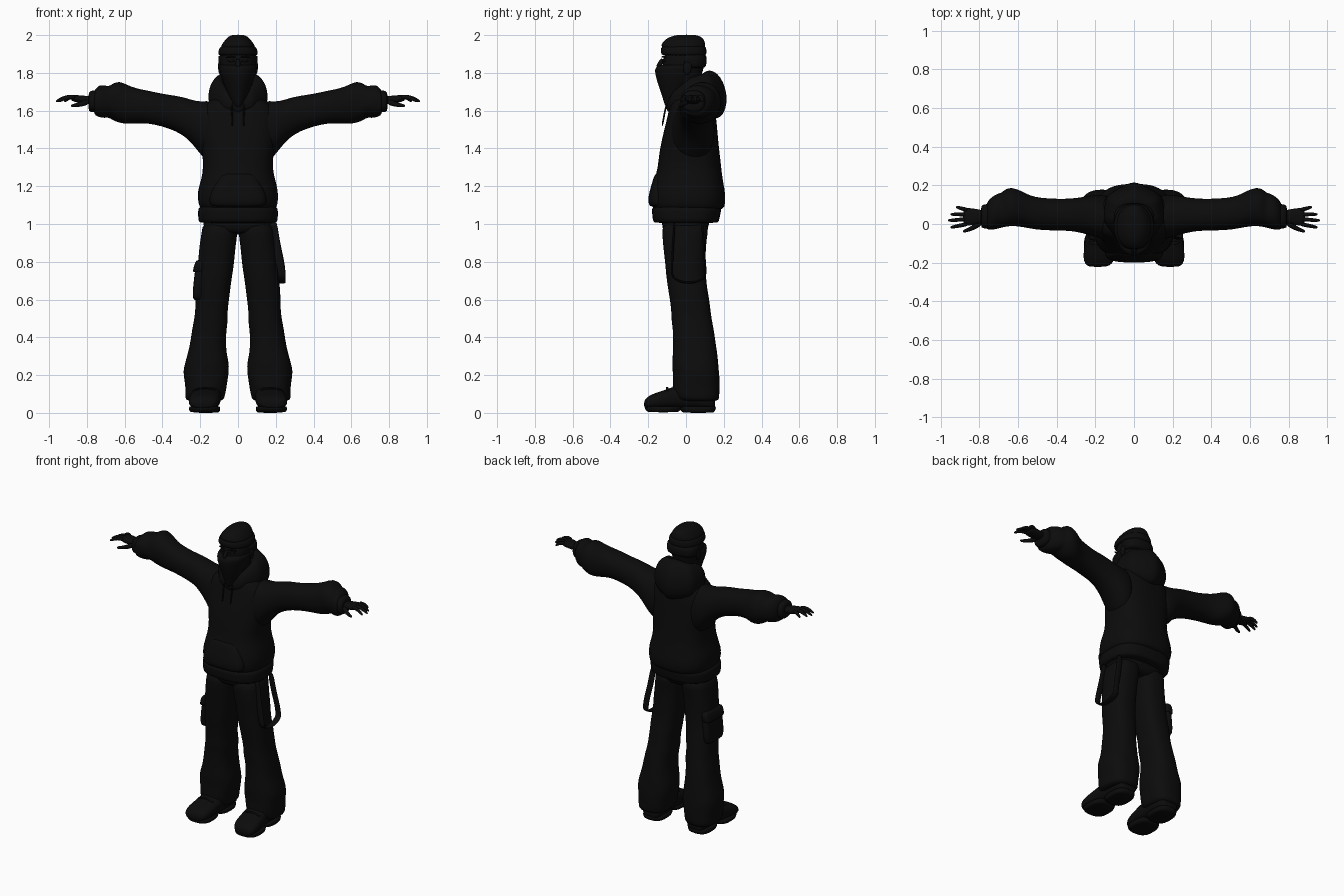
import bpy, bmesh, math
from mathutils import Vector

black = bpy.data.materials.new("soft black")
black.diffuse_color = (0.0035, 0.0035, 0.0035, 1)
SEG = 28


def skin(name, rings, closed=False, mirror=False, sub=1):
    """Bridge rings of points into one smooth object."""
    bm = bmesh.new()
    vs = [[bm.verts.new(p) for p in r] for r in rings]
    n = len(vs[0])
    for i in range(len(vs) if closed else len(vs) - 1):
        a, b = vs[i], vs[(i + 1) % len(vs)]
        for k in range(n):
            bm.faces.new((a[k], a[(k + 1) % n], b[(k + 1) % n], b[k]))
    if not closed:
        bm.faces.new(vs[0])
        bm.faces.new(vs[-1])
    bmesh.ops.recalc_face_normals(bm, faces=bm.faces)
    for f in bm.faces:
        f.smooth = True
    me = bpy.data.meshes.new(name)
    bm.to_mesh(me)
    bm.free()
    ob = bpy.data.objects.new(name, me)
    bpy.context.collection.objects.link(ob)
    me.materials.append(black)
    if mirror:
        ob.modifiers.new("mirror", 'MIRROR').use_mirror_merge = False
    if sub:
        ob.modifiers.new("smooth", 'SUBSURF').levels = sub
        ob.modifiers["smooth"].render_levels = sub
    return ob


def loft(name, axis, rows, p=2.4, fold=0.0, freq=40, **kw):
    """Rows: position on axis, then min/max on the two other axes."""
    rings = []
    for t, a0, a1, b0, b1 in rows:
        ring = []
        for k in range(SEG):
            w = 2 * math.pi * k / SEG
            c, s = math.cos(w), math.sin(w)
            m = 1 + fold * math.sin(freq * t + 3 * w) * math.sin(2 * w + 9 * t)
            a = (a0 + a1) / 2 + (a1 - a0) / 2 * m * math.copysign(abs(c) ** (2 / p), c)
            b = (b0 + b1) / 2 + (b1 - b0) / 2 * m * math.copysign(abs(s) ** (2 / p), s)
            ring.append({'X': (t, a, b), 'Y': (a, t, b), 'Z': (a, b, t)}[axis])
        rings.append(ring)
    return skin(name, rings, **kw)


def sym(rows):
    return [(z, -x, x, y0, y1) for z, x, y0, y1 in rows]


def tube(name, pts, radii, ref=(0, 0, 1), n=10, **kw):
    """Sweep an ellipse along a path; radii are (along ref, across)."""
    pts = [Vector(p) for p in pts]
    rings = []
    for i, p in enumerate(pts):
        t = (pts[min(i + 1, len(pts) - 1)] - pts[max(i - 1, 0)]).normalized()
        u = Vector(ref)
        u = (u - t * u.dot(t)).normalized()
        v = t.cross(u)
        ru, rv = radii[i] if isinstance(radii, list) else radii
        rings.append([p + u * ru * math.cos(2 * math.pi * k / n)
                      + v * rv * math.sin(2 * math.pi * k / n) for k in range(n)])
    return skin(name, rings, **kw)


# Hooded top: body, hem band and front pouch
loft("top_body", 'Z', sym([
    (1.07, .195, -.17, .19), (1.09, .205, -.18, .205), (1.13, .215, -.185, .212),
    (1.18, .213, -.18, .205), (1.24, .195, -.165, .195), (1.30, .183, -.15, .187),
    (1.38, .19, -.142, .178), (1.46, .205, -.125, .17), (1.54, .21, -.105, .163),
    (1.60, .20, -.092, .155), (1.65, .16, -.08, .14), (1.69, .09, -.06, .11)]),
    p=2.6, fold=.012, freq=50)
loft("hem_band", 'Z', sym([
    (1.005, .20, -.165, .165), (1.01, .21, -.175, .175), (1.05, .213, -.18, .182),
    (1.085, .212, -.182, .19), (1.095, .20, -.17, .18)]), p=2.7)
loft("front_pouch", 'Z', sym([
    (1.09, .13, -.185, -.08), (1.10, .15, -.198, -.08), (1.14, .155, -.202, -.08),
    (1.20, .13, -.185, -.08), (1.26, .09, -.168, -.08), (1.27, .08, -.155, -.08)]), p=3)

# Sleeves, wide at the armpit and bunched above the cuff
loft("sleeve", 'X', [
    (.10, -.085, .145, 1.30, 1.655), (.17, -.08, .15, 1.33, 1.65), (.22, -.06, .15, 1.40, 1.652),
    (.27, -.045, .14, 1.455, 1.665), (.33, -.036, .13, 1.492, 1.68), (.40, -.034, .13, 1.518, 1.69),
    (.48, -.032, .135, 1.532, 1.705), (.54, -.025, .145, 1.533, 1.72), (.585, -.012, .175, 1.53, 1.737),
    (.63, -.01, .19, 1.533, 1.757), (.665, -.015, .182, 1.55, 1.742), (.685, -.02, .16, 1.565, 1.728),
    (.705, -.025, .158, 1.56, 1.735), (.735, -.032, .14, 1.565, 1.737), (.755, -.03, .12, 1.575, 1.715),
    (.765, -.025, .10, 1.59, 1.70)], p=2.2, fold=.035, freq=45, mirror=True)
loft("sleeve_cuff", 'X', [
    (.74, -.02, .10, 1.60, 1.70), (.755, -.025, .105, 1.59, 1.71), (.785, -.022, .10, 1.592, 1.705),
    (.792, -.015, .09, 1.605, 1.69)], mirror=True)

# Hands
loft("palm", 'X', [
    (.77, .01, .068, 1.635, 1.675), (.80, .004, .075, 1.635, 1.678), (.84, -.008, .082, 1.64, 1.682),
    (.87, -.008, .084, 1.648, 1.683), (.885, .0, .078, 1.655, 1.68)], mirror=True)
for nm, y0, y1, tip in (("index", .0, -.018, .95), ("middle", .025, .018, .963),
                        ("ring", .05, .05, .95), ("little", .072, .088, .92)):
    d = tip - .86
    tube(nm + "_finger",
         [(.86 + d * f, y0 + (y1 - y0) * f, 1.67 + h)
          for f, h in ((0, 0), (.35, .004), (.65, -.004), (.93, -.018), (1, -.023))],
         [(.013, .012), (.012, .011), (.011, .01), (.008, .008), (.003, .003)], mirror=True)
tube("thumb", [(.79, .01, 1.65), (.82, -.012, 1.637), (.85, -.028, 1.63), (.878, -.037, 1.626), (.885, -.04, 1.626)],
     [(.016, .016), (.015, .015), (.012, .011), (.009, .009), (.003, .003)], mirror=True)

# Hood lying on the shoulders, thin in front and full behind
keys = [(0, 0, -.085, 1.625, .02, .035), (.25, .065, -.06, 1.655, .028, .055),
        (.5, .115, .02, 1.69, .042, .085), (.75, .095, .105, 1.69, .062, .11), (1, 0, .142, 1.685, .078, .132)]
half = []
for a, b in zip(keys, keys[1:]):
    half += [[p + (q - p) * s / 4 for p, q in zip(a, b)] for s in range(4)]
half.append(list(keys[-1]))
loop = half + [[h[0], -h[1]] + h[2:] for h in half[-2:0:-1]]
rings = []
for _, x, y, z, r, rz in loop:
    d = Vector((x, y - .03, 0)).normalized()
    ring = []
    for k in range(16):
        w = 2 * math.pi * k / 16
        out = r * math.cos(w) - .2 * r * math.sin(w)
        ring.append(Vector((x, y, z + rz * math.sin(w))) + d * out)
    rings.append(ring)
skin("hood", rings, closed=True)
tube("drawstring", [(.03, -.10, 1.64), (.033, -.112, 1.60), (.03, -.118, 1.56), (.031, -.127, 1.515)],
     (.005, .005), ref=(1, 0, 0), n=8, mirror=True)

# Head, face cover and knitted cap
loft("head", 'Z', sym([
    (1.62, .055, -.03, .07), (1.72, .06, -.05, .075), (1.77, .08, -.10, .075),
    (1.82, .092, -.125, .095), (1.88, .096, -.122, .10), (1.94, .08, -.10, .09)]), p=2.2)
loft("face_cover", 'Z', sym([
    (1.615, .012, -.108, -.085), (1.65, .035, -.118, -.04), (1.70, .058, -.135, .0),
    (1.75, .078, -.152, .055), (1.79, .093, -.162, .075), (1.82, .099, -.168, .09),
    (1.838, .099, -.155, .092), (1.845, .09, -.125, .085)]), p=2.0, fold=.02, freq=60)
tube("nose", [(0, -.12, 1.875), (0, -.137, 1.85), (0, -.15, 1.825)], (.013, .014), ref=(1, 0, 0))
tube("eye", [(.018, -.122, 1.862), (.036, -.12, 1.866), (.056, -.107, 1.864)],
     [(.005, .004), (.009, .007), (.005, .004)], mirror=True)
tube("brow", [(.012, -.125, 1.882), (.04, -.123, 1.889), (.068, -.105, 1.88)],
     [(.004, .006), (.006, .006), (.003, .004)], mirror=True)
loft("ear", 'Z', [(1.79, .088, .10, -.01, .02), (1.82, .09, .106, -.015, .03),
                  (1.86, .09, .106, -.015, .035)], mirror=True)
loft("cap_crown", 'Z', sym([
    (1.92, .09, -.115, .10), (1.94, .092, -.132, .102), (1.955, .082, -.13, .102),
    (1.975, .068, -.112, .097), (1.992, .052, -.085, .08), (2.0, .032, -.05, .055), (2.002, .015, -.03, .035)]), p=2.2)
loft("cap_band", 'Z', sym([
    (1.892, .096, -.118, .10), (1.895, .105, -.13, .108), (1.91, .106, -.134, .109),
    (1.935, .098, -.134, .108), (1.943, .088, -.12, .10)]), p=2.2)
loft("cap_back", 'Z', sym([
    (1.825, .09, -.02, .09), (1.83, .102, -.03, .108), (1.87, .106, -.05, .11), (1.91, .105, -.06, .11)]), p=2.3)

# Loose trousers with flared, crumpled hems
loft("hips", 'Z', sym([
    (.945, .10, -.09, .085), (.96, .17, -.122, .11), (1.0, .187, -.128, .125), (1.05, .19, -.13, .13)]), p=2.6)
loft("trouser_leg", 'Z', [
    (.06, .085, .268, -.03, .172), (.075, .072, .28, -.06, .178), (.12, .065, .28, -.075, .178),
    (.17, .055, .282, -.07, .176), (.22, .044, .29, -.07, .176), (.27, .05, .28, -.072, .172),
    (.32, .062, .265, -.07, .165), (.38, .064, .252, -.07, .155), (.44, .06, .242, -.07, .147),
    (.49, .052, .233, -.075, .14), (.54, .058, .228, -.078, .13), (.60, .046, .225, -.087, .122),
    (.66, .04, .222, -.095, .113), (.73, .03, .217, -.105, .106), (.80, .021, .212, -.112, .103),
    (.88, .011, .204, -.12, .106), (.95, .004, .194, -.126, .115), (1.02, .002, .188, -.128, .125)],
    p=2.5, fold=.03, freq=38, mirror=True)
# Cargo pocket with flap on one leg
loft("cargo_pocket", 'Z', [
    (.595, -.23, -.19, -.06, .08), (.61, -.242, -.19, -.075, .095), (.66, -.238, -.19, -.08, .10),
    (.74, -.23, -.18, -.08, .10), (.79, -.222, -.18, -.075, .095)], p=4)
loft("pocket_flap", 'Z', [
    (.745, -.238, -.18, -.082, .10), (.75, -.24, -.18, -.085, .103), (.80, -.228, -.18, -.085, .103),
    (.81, -.215, -.18, -.08, .098)], p=5)

# Hanging strap loop on the other hip
path = [(.185, -.06, 1.02), (.195, -.065, .94), (.208, -.07, .86), (.225, -.074, .78)]
path += [(.232, .015 - .09 * math.cos(w), .735 - .046 * math.sin(w))
         for w in [math.pi * i / 8 for i in range(9)]]
path += [(.225, .10, .80), (.208, .095, .87), (.195, .09, .94), (.185, .085, 1.02)]
tube("hip_strap", path, (.023, .006), ref=(1, 0, 0), n=8)

# Chunky shoes
loft("shoe_upper", 'Y', [
    (.155, .12, .215, .02, .09), (.14, .10, .23, .015, .12), (.08, .092, .238, .015, .14),
    (0, .09, .242, .02, .15), (-.06, .09, .25, .02, .142), (-.11, .092, .257, .02, .122),
    (-.155, .095, .262, .02, .108), (-.195, .105, .26, .02, .092), (-.215, .125, .245, .025, .075),
    (-.222, .15, .225, .03, .06)], p=2.5, mirror=True)
loft("sole_front", 'Z', [
    (.008, .108, .25, -.195, -.045), (.012, .10, .258, -.21, -.035), (.035, .095, .262, -.222, -.02),
    (.042, .10, .255, -.215, -.03)], p=2.8, mirror=True)
loft("sole_heel", 'Z', [
    (.005, .105, .235, -.01, .14), (.01, .096, .242, -.025, .152), (.035, .092, .245, -.04, .162),
    (.042, .10, .238, -.03, .155)], p=2.8, mirror=True)
tube("shoe_lace", [(.115, -.095, 1.0 * .115), (.145, -.1, .13), (.175, -.1, .133), (.205, -.1, .13), (.235, -.095, .115)],
     (.006, .008), n=8, mirror=True)

# Rest on the floor
low = .005
for ob in bpy.context.scene.objects:
    ob.location.z -= low if ob.name.startswith("sole") else 0
